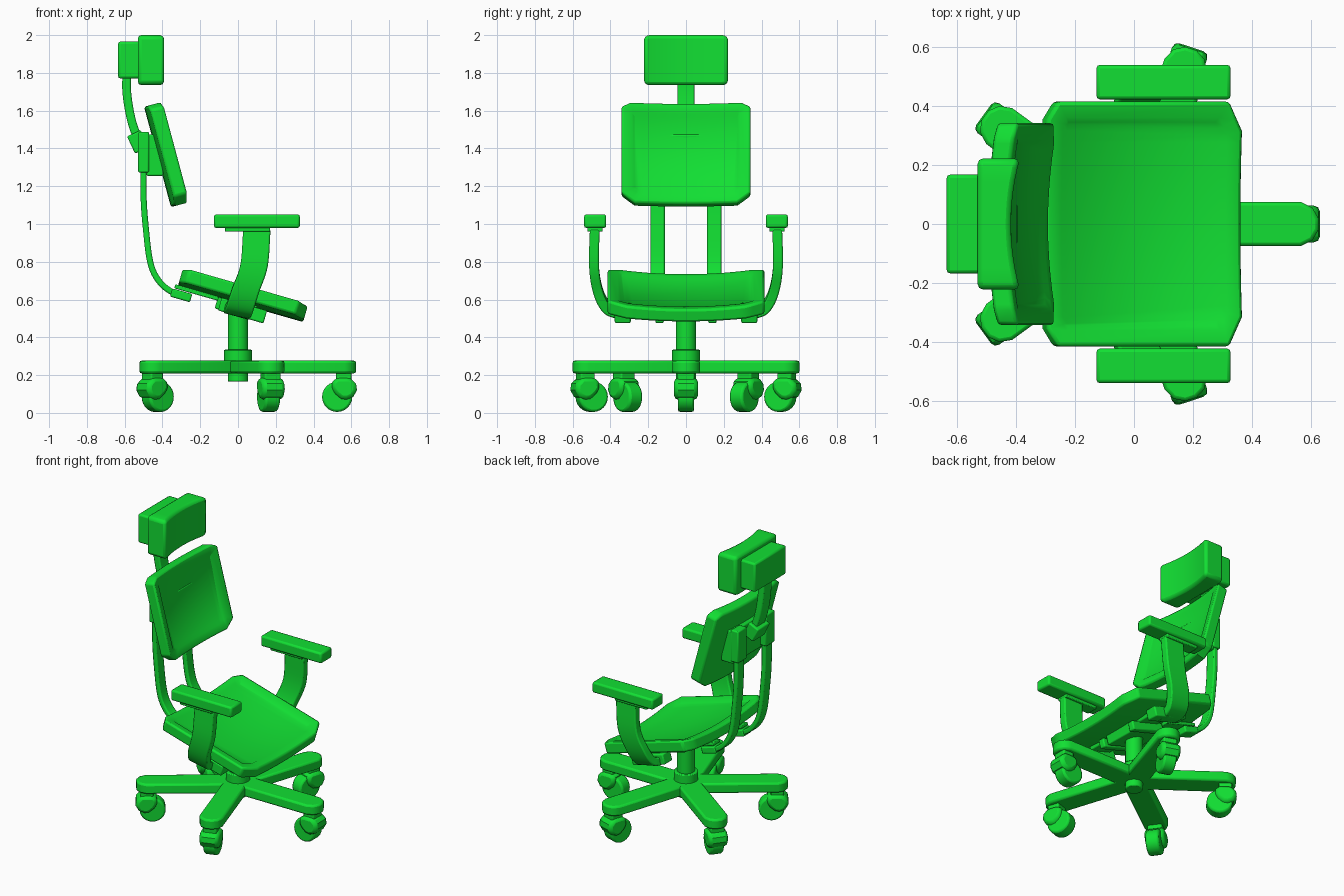
import bpy, bmesh
from math import radians, cos, sin, pi
from mathutils import Matrix, Vector

if "Cube" in bpy.data.objects:
    bpy.data.objects.remove(bpy.data.objects["Cube"])

green = bpy.data.materials.new("bright_green")
green.use_nodes = True
green.diffuse_color = (0.006, 0.74, 0.033, 1)
green.node_tree.nodes["Principled BSDF"].inputs["Base Color"].default_value = green.diffuse_color


def finish(name, bm, matrix=Matrix(), bevel=0.0, segments=2):
    """Turn a bmesh into a named, bevelled, softly shaded object."""
    bmesh.ops.recalc_face_normals(bm, faces=bm.faces)
    mesh = bpy.data.meshes.new(name)
    bm.to_mesh(mesh)
    bm.free()
    mesh.materials.append(green)
    obj = bpy.data.objects.new(name, mesh)
    bpy.context.collection.objects.link(obj)
    obj.matrix_world = matrix
    if bevel:
        mod = obj.modifiers.new("soft_edges", "BEVEL")
        mod.width, mod.segments = bevel, segments
        mod.limit_method, mod.angle_limit = "ANGLE", radians(40)
    bpy.ops.object.select_all(action="DESELECT")
    obj.select_set(True)
    bpy.context.view_layer.objects.active = obj
    bpy.ops.object.shade_smooth_by_angle(angle=radians(35))
    return obj


def box(name, centre, size, frame=Matrix(), bevel=0.008):
    bm = bmesh.new()
    bmesh.ops.create_cube(bm, size=1, matrix=Matrix.Diagonal((*size, 1)))
    return finish(name, bm, frame @ Matrix.Translation(centre), bevel)


def cylinder(name, radius, z0, z1, bevel=0.006):
    bm = bmesh.new()
    bmesh.ops.create_cone(bm, cap_ends=True, segments=32, radius1=radius, radius2=radius,
                          depth=z1 - z0)
    return finish(name, bm, Matrix.Translation((0, 0, (z0 + z1) / 2)), bevel)


def prism(name, points, depth, matrix, bevel):
    """Extrude an outline lying in the local xy plane."""
    bm = bmesh.new()
    face = bm.faces.new([bm.verts.new((x, y, -depth / 2)) for x, y in points])
    new = bmesh.ops.extrude_face_region(bm, geom=[face])["geom"]
    bmesh.ops.translate(bm, vec=(0, 0, depth),
                        verts=[v for v in new if isinstance(v, bmesh.types.BMVert)])
    return finish(name, bm, matrix, bevel)


def cushion(name, matrix, length, half, thick, sag, back_sag, front_cut, rear_cut, dish, bevel):
    """Pad curved across its width, with cut corners and an optional sunken panel."""
    bm = bmesh.new()
    cuts = [half - front_cut[1], half - rear_cut[1], half]
    right = sorted({round(v, 4) for v in cuts + [half * k / 6 for k in range(1, 5)]})
    rows = []
    for v in [-k for k in reversed(right)] + [0] + right:
        ends = [length / 2 - cut * max(0, abs(v) - half + run) / run
                for cut, run in (rear_cut, front_cut)]
        bend = (v / half) ** 2
        top, low = thick / 2 + sag * (bend - 0.5), -thick / 2 + back_sag * (bend - 0.5)
        rows.append([bm.verts.new(p) for p in ((-ends[0], v, top), (ends[1], v, top),
                                               (ends[1], v, low), (-ends[0], v, low))])
    tops = []
    for a, b in zip(rows, rows[1:]):
        faces = [bm.faces.new((a[i], a[(i + 1) % 4], b[(i + 1) % 4], b[i])) for i in range(4)]
        tops.append(faces[0])
    bm.faces.new(rows[0])
    bm.faces.new(rows[-1])
    bmesh.ops.recalc_face_normals(bm, faces=bm.faces)
    if dish:
        bmesh.ops.inset_region(bm, faces=tops, thickness=0.055, use_even_offset=True)
        bmesh.ops.inset_region(bm, faces=tops, thickness=0.018, depth=-dish, use_even_offset=True)
    return finish(name, bm, matrix, bevel)


def strap(name, points, width, thick, side_of, steps=6, bevel=0.008):
    """Flat bar swept along a smooth path; side_of(t) gives its width direction."""
    pts = [Vector(p) for p in points]
    ext = [2 * pts[0] - pts[1]] + pts + [2 * pts[-1] - pts[-2]]
    path = []
    for i in range(len(pts) - 1):
        a, b, c, d = ext[i:i + 4]
        for k in range(steps):
            t = k / steps
            path.append(0.5 * (2 * b + (c - a) * t + (2 * a - 5 * b + 4 * c - d) * t * t
                               + (3 * b - a - 3 * c + d) * t ** 3))
    path.append(pts[-1])
    bm = bmesh.new()
    rings = []
    for i, p in enumerate(path):
        tangent = path[min(i + 1, len(path) - 1)] - path[max(i - 1, 0)]
        side = side_of(i / (len(path) - 1))
        out = tangent.cross(side).normalized() * thick / 2
        side = side * width / 2
        rings.append([bm.verts.new(p + q) for q in (side + out, side - out, -side - out, out - side)])
    for a, b in zip(rings, rings[1:]):
        for i in range(4):
            bm.faces.new((a[i], a[(i + 1) % 4], b[(i + 1) % 4], b[i]))
    bm.faces.new(rings[0])
    bm.faces.new(rings[-1])
    return finish(name, bm, Matrix(), bevel)


def frame_at(x, z, degrees):
    return Matrix.Translation((x, 0, z)) @ Matrix.Rotation(radians(degrees), 4, "Y")


# Five-leg base with casters
leg_outline = [(0, -0.075), (0.565, -0.075), (0.605, -0.055), (0.625, -0.02),
               (0.625, 0.02), (0.605, 0.055), (0.565, 0.075), (0, 0.075)]
hood_outline = [(0.52, 0.185), (0.595, 0.185), (0.625, 0.155), (0.63, 0.12), (0.61, 0.085),
                (0.575, 0.07), (0.545, 0.075), (0.515, 0.10), (0.495, 0.13), (0.50, 0.165)]
upright_plane = Matrix.Rotation(pi / 2, 4, "X")
for i in range(5):
    turn = Matrix.Rotation(2 * pi * i / 5, 4, "Z")
    prism(f"base_leg_{i}", leg_outline, 0.068, turn @ Matrix.Translation((0, 0, 0.243)), 0.012)
    prism(f"caster_hood_{i}", hood_outline, 0.125, turn @ upright_plane, 0.02)
    box(f"caster_stem_{i}", (0.56, 0, 0.195), (0.08, 0.09, 0.05), turn)
    wheel = [(0.525 + 0.08 * cos(a * pi / 12), 0.085 + 0.08 * sin(a * pi / 12)) for a in range(24)]
    prism(f"caster_wheel_{i}", wheel, 0.085, turn @ upright_plane, 0.012)

# Gas column
cylinder("column_foot", 0.054, 0.165, 0.25)
cylinder("column_hub", 0.074, 0.25, 0.335)
cylinder("column", 0.054, 0.3, 0.56)

# Seat and the mechanism below it
seat_frame = frame_at(0.027, 0.624, 16)
cushion("seat", seat_frame, 0.69, 0.415, 0.072, 0.034, 0.028,
        (0.05, 0.10), (0.035, 0.06), 0.012, 0.012)
box("seat_mechanism", (0, 0, -0.075), (0.25, 0.22, 0.07), seat_frame)
box("seat_cross_plate", (0.01, 0, -0.05), (0.16, 0.7, 0.03), seat_frame)

# Mirrored parts: rails, uprights, armrests
def along_y(t):
    return Vector((0, 1, 0))


def arm_side(t):
    tilt = radians(16) * (1 - t)
    return Vector((cos(tilt), 0, -sin(tilt)))


upright_path = [(-0.27, 0.612), (-0.35, 0.64), (-0.42, 0.70), (-0.465, 0.80),
                (-0.49, 1.0), (-0.5, 1.15), (-0.5, 1.32)]
arm_path = [(0, 0.30, 0.535), (0, 0.37, 0.54), (0.012, 0.425, 0.565),
            (0.04, 0.467, 0.65), (0.085, 0.487, 0.78), (0.1, 0.483, 0.97)]
for s, label in ((1, "left"), (-1, "right")):
    box(f"{label}_mechanism_bar", (0.02, s * 0.14, -0.085), (0.25, 0.045, 0.06), seat_frame)
    box(f"{label}_arm_mount", (0.02, s * 0.335, -0.08), (0.25, 0.085, 0.07), seat_frame)
    box(f"{label}_back_rail", (-0.24, s * 0.15, -0.055), (0.24, 0.075, 0.022), seat_frame, 0.005)
    box(f"{label}_rail_clamp", (-0.315, s * 0.15, -0.092), (0.11, 0.085, 0.045), seat_frame)
    strap(f"{label}_back_upright", [(x, s * 0.15, z) for x, z in upright_path],
          0.075, 0.032, along_y)
    box(f"{label}_upright_sleeve", (-0.5, s * 0.15, 1.38), (0.058, 0.095, 0.215))
    strap(f"{label}_arm_post", [(x, s * y, z) for x, y, z in arm_path], 0.145, 0.052, arm_side)
    box(f"{label}_arm_plate", (0.05, s * 0.482, 0.972), (0.24, 0.08, 0.025), bevel=0.005)
    box(f"{label}_arm_pad", (0.1, s * 0.481, 1.015), (0.455, 0.117, 0.072), bevel=0.012)

# Backrest and its carrier
cushion("backrest", frame_at(-0.378, 1.368, 75), 0.55, 0.342, 0.072, 0.034, 0.028,
        (0.05, 0.07), (0.025, 0.05), 0.012, 0.012)
box("backrest_carrier", (-0.44, 0, 1.365), (0.09, 0.38, 0.22))

# Headrest on its curved post
post_path = [(-0.585, 1.82), (-0.59, 1.72), (-0.575, 1.6), (-0.545, 1.49), (-0.49, 1.39)]
strap("headrest_post", [(x, 0, z) for x, z in post_path], 0.09, 0.046, along_y)
box("headrest_post_clamp", (0, 0, 0), (0.08, 0.13, 0.10), frame_at(-0.53, 1.435, -25))
box("headrest_shell", (-0.575, 0, 1.868), (0.12, 0.335, 0.195), bevel=0.012)
cushion("headrest_cushion", frame_at(-0.466, 1.8675, 90), 0.265, 0.222, 0.128, 0.03, 0,
        (0.006, 0.03), (0.006, 0.03), 0, 0.018)
